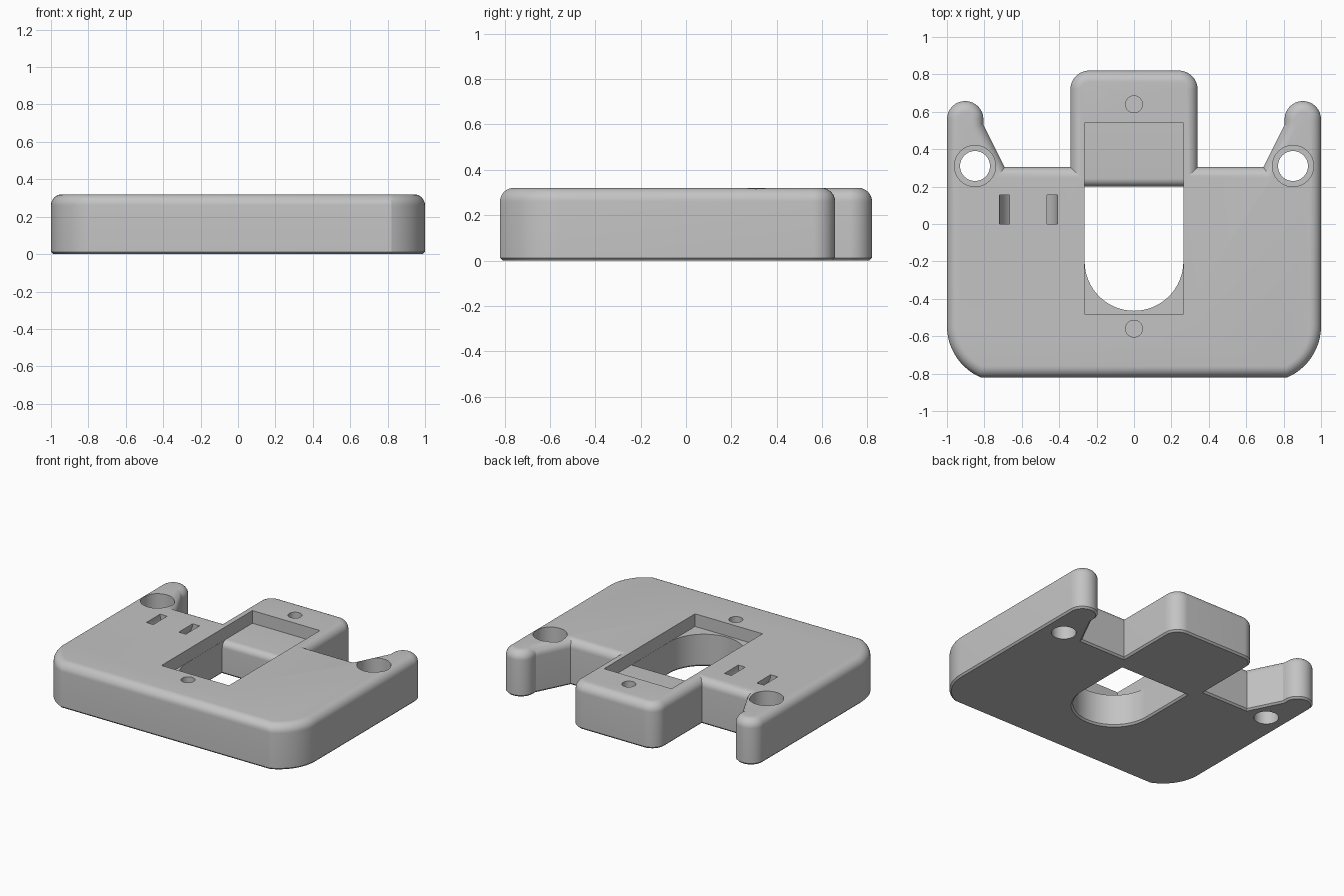
import bpy, bmesh
from math import radians, cos, sin, pi
from mathutils import Matrix, Vector

if "Cube" in bpy.data.objects:
    bpy.data.objects.remove(bpy.data.objects["Cube"], do_unlink=True)

H = 0.32          # plate height
FILLET = 0.06     # top edge rounding
CHAMFER = 0.012   # bottom edge break
FLOOR = 0.23      # pocket floor height
HALF = 0.265      # pocket half width
OVER = 0.02       # cutter overshoot

ALONG_X = Matrix(((0, 0, 1, 0), (1, 0, 0, 0), (0, 1, 0, 0), (0, 0, 0, 1)))
ALONG_Y = Matrix.Rotation(pi / 2, 4, 'X')


def arc(cx, cy, r, a0, a1, n=16):
    angles = [radians(a0 + (a1 - a0) * i / n) for i in range(n + 1)]
    return [(cx + r * cos(a), cy + r * sin(a)) for a in angles]


def circle(cx, cy, r):
    return arc(cx, cy, r, 0, 360, 48)[:-1]


def rectangle(x0, x1, y0, y1):
    return [(x0, y0), (x1, y0), (x1, y1), (x0, y1)]


def inset(points, d):
    """Mitred inward offset of a counter-clockwise outline."""
    pts = [Vector(p) for p in points]
    out = []
    for i, p in enumerate(pts):
        e1 = (p - pts[i - 1]).normalized()
        e2 = (pts[(i + 1) % len(pts)] - p).normalized()
        n1, n2 = Vector((-e1.y, e1.x)), Vector((-e2.y, e2.x))
        out.append(p + (n1 + n2) * d / (1 + n1.dot(n2)))
    return out


def loft(name, outline, layers, matrix=Matrix()):
    """Solid through stacked copies of an outline; layers are (z, inset)."""
    bm = bmesh.new()
    rings = []
    for z, d in layers:
        ring = inset(outline, d) if d else outline
        rings.append([bm.verts.new((p[0], p[1], z)) for p in ring])
    n = len(outline)
    for a, b in zip(rings, rings[1:]):
        for i in range(n):
            j = (i + 1) % n
            bm.faces.new((a[i], a[j], b[j], b[i]))
    bm.faces.new(rings[0][::-1])
    bm.faces.new(rings[-1])
    bm.transform(matrix)
    bmesh.ops.recalc_face_normals(bm, faces=bm.faces)
    mesh = bpy.data.meshes.new(name)
    bm.to_mesh(mesh)
    bm.free()
    obj = bpy.data.objects.new(name, mesh)
    bpy.context.collection.objects.link(obj)
    return obj


def cut(target, cutter):
    cutter.hide_render = True
    mod = target.modifiers.new(cutter.name, 'BOOLEAN')
    mod.operation, mod.solver, mod.object = 'DIFFERENCE', 'EXACT', cutter
    bpy.context.view_layer.objects.active = target
    bpy.ops.object.modifier_apply(modifier=mod.name)
    bpy.data.objects.remove(cutter, do_unlink=True)


# Plate outline: front corner, side arm, notch and rear tongue, then mirrored
half = arc(0.7, -0.545, 0.3, -66.4, 0)
half += arc(0.9025, 0.56, 0.0975, 0, 180)
half += [(0.805, 0.53), (0.692, 0.305), (0.34, 0.305)]
half += arc(0.24, 0.72, 0.1, 0, 90)
outline = half + [(-x, y) for x, y in reversed(half)]

# Body with chamfered bottom and rounded top edge
layers = [(0, CHAMFER), (CHAMFER, 0)]
layers += [(H - FILLET + z, FILLET - c) for c, z in arc(0, 0, FILLET, 0, 90, 8)]
body = loft("mounting_plate", outline, layers)

# Shallow rectangular pocket
cut(body, loft("pocket", rectangle(-HALF, HALF, -0.48, 0.54),
               [(FLOOR, 0), (H + OVER, 0)]))

# Round-ended opening through the floor, flared at the bottom
w = HALF - 0.001
opening = arc(0, -0.2, w, 180, 360, 32) + [(w, 0.2), (-w, 0.2)]
cut(body, loft("opening", opening,
               [(-CHAMFER, -2 * CHAMFER), (CHAMFER, 0), (FLOOR + OVER, 0)]))

# Rounded lip where the pocket floor meets the opening
r = 0.045
lip = arc(0.2 + r, FLOOR - r, r, 180, 90, 8)
lip += [(0.2 + r, FLOOR + OVER), (0.19, FLOOR + OVER), (0.19, FLOOR - r)]
cut(body, loft("lip", lip, [(-w, 0), (w, 0)], ALONG_X))

# Counterbored through holes in the arms
for side in (-1, 1):
    x, y = side * 0.85, 0.31
    cut(body, loft("bore", circle(x, y, 0.08), [(-OVER, 0), (H + OVER, 0)]))
    cut(body, loft("counterbore", circle(x, y, 0.11), [(H / 2, 0), (H + OVER, 0)]))

# Blind screw holes in front of and behind the pocket
for y in (0.64, -0.56):
    cut(body, loft("screw_hole", circle(0, y, 0.045), [(H / 2, 0), (H + OVER, 0)]))

# Curved tie channel that surfaces as two slots
channel = [(-0.72, H + OVER)] + arc(-0.565, H, 0.155, 180, 360, 24)
channel += [(-0.41, H + OVER), (-0.465, H + OVER)]
channel += arc(-0.565, H, 0.1, 360, 180, 24) + [(-0.665, H + OVER)]
cut(body, loft("tie_channel", channel, [(-0.155, 0), (0, 0)], ALONG_Y))

# Plain grey finish
grey = bpy.data.materials.new("grey_plastic")
grey.use_nodes = True
colour = (0.55, 0.55, 0.55, 1)
grey.diffuse_color = colour
grey.node_tree.nodes["Principled BSDF"].inputs["Base Color"].default_value = colour
body.data.materials.clear()
body.data.materials.append(grey)

bpy.ops.object.select_all(action='DESELECT')
body.select_set(True)
bpy.context.view_layer.objects.active = body
bpy.ops.object.shade_smooth_by_angle(angle=radians(20))
